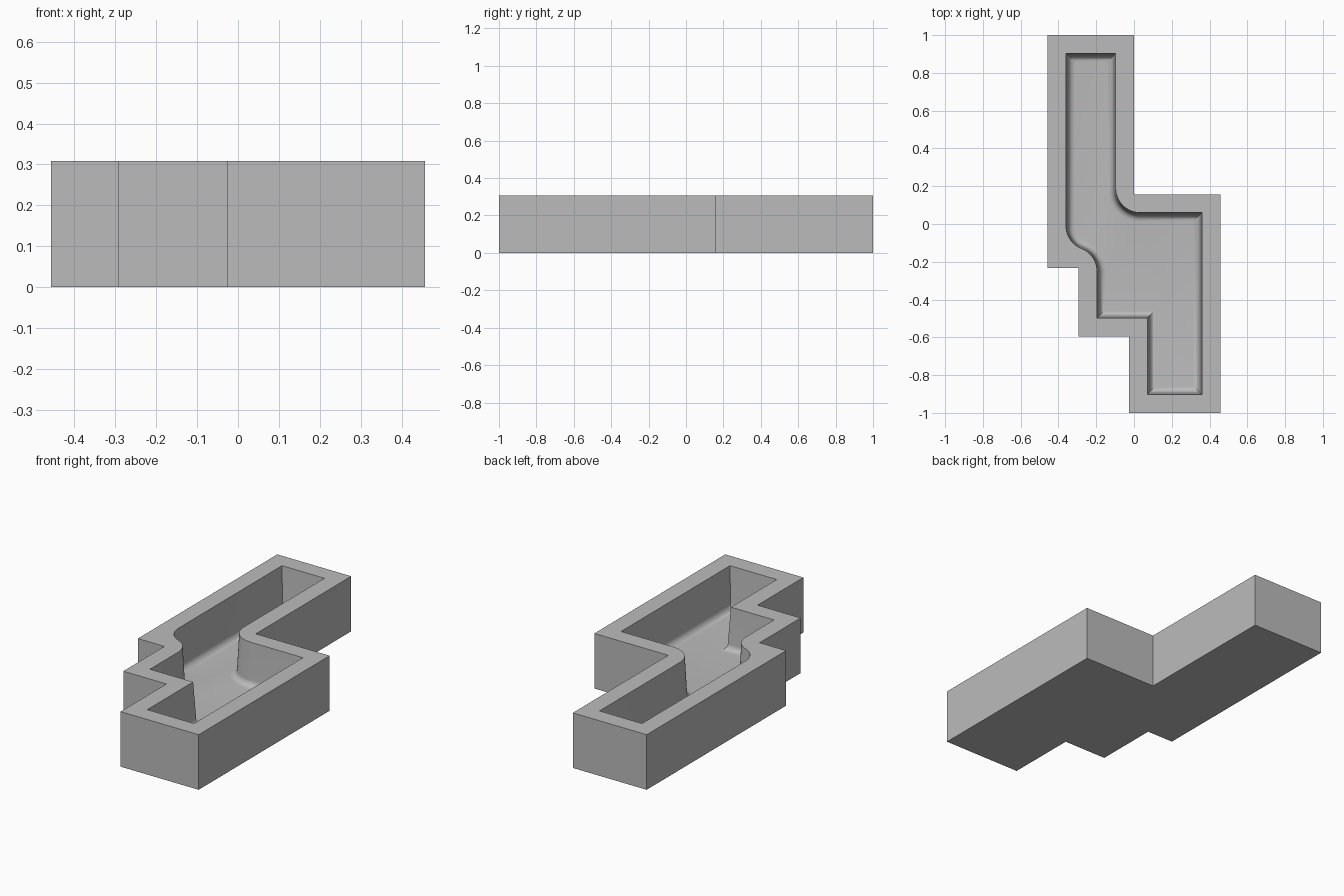
import bpy, bmesh
from math import sin, cos, radians, pi
from mathutils import Vector

cube = bpy.data.objects.get("Cube")
if cube:
    bpy.data.objects.remove(cube)

HEIGHT, FLOOR, WALL = 0.308, 0.07, 0.097
DRAFT, FILLET = 0.011, 0.035


def arc(cx, cy, r, a0, a1, steps=14):
    angles = [radians(a0 + (a1 - a0) * i / steps) for i in range(steps + 1)]
    return [Vector((cx + r * cos(a), cy + r * sin(a))) for a in angles]


def inset(loop, d):
    """Mitred inward offset of a counter-clockwise outline."""
    result = []
    for i, p in enumerate(loop):
        a = (p - loop[i - 1]).normalized()
        b = (loop[(i + 1) % len(loop)] - p).normalized()
        na, nb = Vector((-a.y, a.x)), Vector((-b.y, b.x))
        result.append(p + (na + nb) * (d / (1 + na.dot(nb))))
    return result


# Stepped outer outline, counter-clockwise
outer = [Vector(p) for p in (
    (-0.457, 1), (-0.457, -0.232), (-0.293, -0.232), (-0.293, -0.595),
    (-0.026, -0.595), (-0.026, -1), (0.457, -1), (0.457, 0.157),
    (0, 0.157), (0, 1))]

# Basin rim: same steps inset, with an S bend and one rounded corner
c = inset(outer, WALL)
bend = radians(69)
r = (c[2].x - c[1].x) / 2 / (1 - cos(bend))
mid_y = c[1].y + 0.005
upper, lower = mid_y + r * sin(bend), mid_y - r * sin(bend)
s_bend = arc(c[1].x + r, upper, r, 180, 249) + arc(c[2].x - r, lower, r, 69, 0)[1:]
round_corner = arc(c[8].x + 0.13, c[8].y + 0.13, 0.13, 270, 180)
rim = [c[0]] + s_bend + c[3:8] + round_corner + [c[9]]

bm = bmesh.new()


def ring(loop, z):
    return [bm.verts.new((p.x, p.y, z)) for p in loop]


def bridge(a, b):
    for i in range(len(a)):
        j = (i + 1) % len(a)
        bm.faces.new((a[i], a[j], b[j], b[i]))


# Outer walls and underside
base, top = ring(outer, 0), ring(outer, HEIGHT)
bm.faces.new(base[::-1])
bridge(base, top)

# Drafted basin walls, rounded foot and floor
profile = [(0, HEIGHT)]
for i in range(9):
    a = pi / 2 * i / 8
    profile.append((DRAFT + FILLET * (1 - cos(a)), FLOOR + FILLET * (1 - sin(a))))
rings = [ring(inset(rim, d), z) for d, z in profile]
for a, b in zip(rings, rings[1:]):
    bridge(a, b)
bm.faces.new(rings[-1])

# Flat top between the two outlines
edges = [bm.edges.get((l[i - 1], l[i])) for l in (top, rings[0]) for i in range(len(l))]
bmesh.ops.triangle_fill(bm, edges=edges, use_beauty=True, normal=(0, 0, 1))
bmesh.ops.recalc_face_normals(bm, faces=bm.faces)

mesh = bpy.data.meshes.new("pool_basin")
bm.to_mesh(mesh)
bm.free()
basin = bpy.data.objects.new("pool_basin", mesh)
bpy.context.collection.objects.link(basin)

# Plain grey material
grey = bpy.data.materials.new("plain_grey")
grey.use_nodes = True
colour = (0.5, 0.5, 0.5, 1)
grey.diffuse_color = colour
grey.node_tree.nodes["Principled BSDF"].inputs["Base Color"].default_value = colour
mesh.materials.append(grey)

bpy.ops.object.select_all(action='DESELECT')
basin.select_set(True)
bpy.context.view_layer.objects.active = basin
bpy.ops.object.shade_smooth_by_angle(angle=radians(30))
